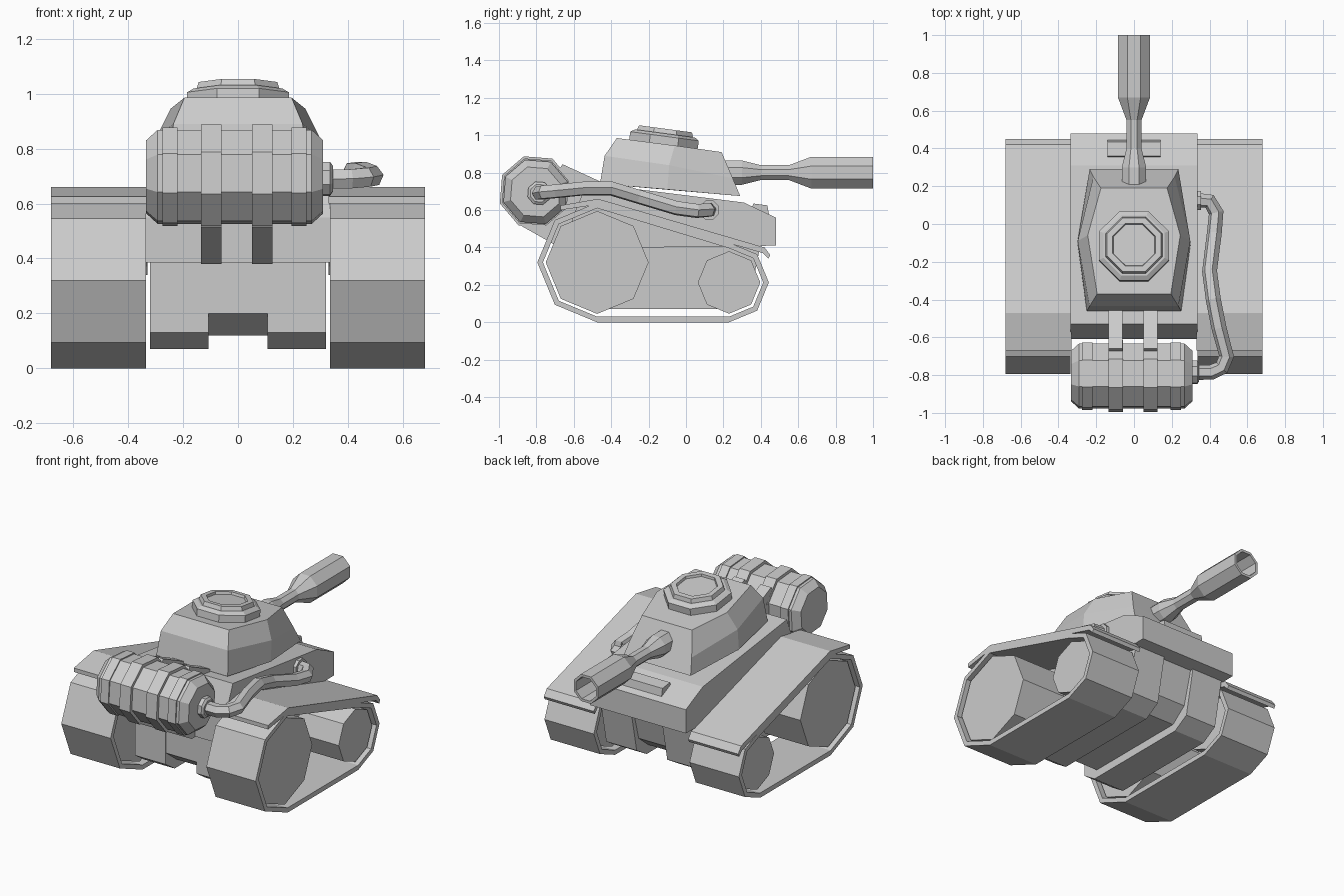
import bpy, bmesh
from math import cos, sin, radians
from mathutils import Matrix, Vector

if "Cube" in bpy.data.objects:
    bpy.data.objects.remove(bpy.data.objects["Cube"], do_unlink=True)

GREY = (0.6, 0.6, 0.6, 1)
mat = bpy.data.materials.new("plain_grey")
mat.use_nodes = True
mat.diffuse_color = GREY
mat.node_tree.nodes["Principled BSDF"].inputs["Base Color"].default_value = GREY


def loft(name, rings, closed=False, mirror=False):
    """Skin a list of equal-length point rings; cap the ends or join them."""
    bm = bmesh.new()
    loops = [[bm.verts.new(p) for p in ring] for ring in rings]
    pairs = list(zip(loops, loops[1:]))
    if closed:
        pairs.append((loops[-1], loops[0]))
    else:
        bm.faces.new(loops[0])
        bm.faces.new(loops[-1])
    n = len(loops[0])
    for a, b in pairs:
        for i in range(n):
            j = (i + 1) % n
            bm.faces.new((a[i], a[j], b[j], b[i]))
    bmesh.ops.recalc_face_normals(bm, faces=bm.faces)
    mesh = bpy.data.meshes.new(name)
    bm.to_mesh(mesh)
    bm.free()
    mesh.materials.append(mat)
    obj = bpy.data.objects.new(name, mesh)
    bpy.context.collection.objects.link(obj)
    if mirror:
        obj.modifiers.new("mirror", "MIRROR")
    return obj


def flat(pts, x):
    return [(x, y, z) for y, z in pts]


def prism(name, pts, x0, x1, mirror=False):
    """Extrude a side profile of (y, z) points across x."""
    return loft(name, [flat(pts, x0), flat(pts, x1)], mirror=mirror)


def turned(name, profile, matrix, phase=22.5):
    """Eight-sided turned part from (height, radius) pairs along local z."""
    rings = [[matrix @ Vector((r * cos(radians(phase + 45 * k)),
                               r * sin(radians(phase + 45 * k)), h))
              for k in range(8)] for h, r in profile]
    return loft(name, rings)


def arc(y, z, r, start, count):
    return [(y + r * cos(radians(start + 45 * k)),
             z + r * sin(radians(start + 45 * k))) for k in range(count)]


# Running gear
REAR, FRONT = (-0.475, 0.32), (0.23, 0.213)


def belt(rear_r, front_r):
    return arc(*REAR, rear_r, 90, 5) + arc(*FRONT, front_r, 270, 5)


outer, inner = belt(0.32, 0.213), belt(0.29, 0.183)
loft("track", [flat(outer, 0.335), flat(outer, 0.68), flat(inner, 0.68),
               flat(inner, 0.335)], closed=True, mirror=True)
prism("rear_wheel", arc(*REAR, 0.275, 0, 8), 0.355, 0.66, mirror=True)
prism("front_wheel", arc(*FRONT, 0.167, 0, 8), 0.355, 0.66, mirror=True)
prism("fender", [(-0.67, 0.625), (-0.47, 0.66), (0.42, 0.4), (0.45, 0.36),
                 (0.44, 0.34), (0.41, 0.37), (-0.47, 0.63), (-0.67, 0.6)],
      0.33, 0.68, mirror=True)

# Hull
prism("upper_hull", [(0.48, 0.41), (0.48, 0.56), (0.31, 0.64), (-0.53, 0.745),
                     (-0.61, 0.55), (-0.61, 0.385), (-0.2, 0.4)], -0.335, 0.335)
prism("lower_hull_side", [(-0.57, 0.42), (-0.57, 0.13), (-0.48, 0.07),
                          (0.24, 0.07), (0.34, 0.13), (0.4, 0.42)],
      0.107, 0.32, mirror=True)
prism("lower_hull_centre", [(-0.565, 0.42), (-0.565, 0.2), (-0.46, 0.12),
                            (0.22, 0.12), (0.32, 0.2), (0.38, 0.42)], -0.11, 0.11)
prism("front_latch", [(0.35, 0.6), (0.36, 0.635), (0.435, 0.625), (0.445, 0.57)],
      -0.14, 0.14)


# Turret: six-sided rings given as (half width, y, z) from front to rear
def hexagon(front, middle, rear):
    half = [front, middle, rear]
    return ([(x, y, z) for x, y, z in half] +
            [(-x, y, z) for x, y, z in reversed(half)])


loft("turret", [
    hexagon((0.235, 0.29, 0.675), (0.3, -0.1, 0.71), (0.25, -0.46, 0.74)),
    hexagon((0.215, 0.25, 0.77), (0.298, -0.09, 0.84), (0.235, -0.435, 0.89)),
    hexagon((0.175, 0.19, 0.91), (0.245, -0.06, 0.945), (0.195, -0.37, 0.985))])

# Hatch lies on the sloping turret roof
hatch = Matrix.Translation((0, -0.12, 0.955)) @ Matrix.Rotation(radians(-7.6), 4, "X")
turned("hatch", [(-0.02, 0.2), (0.04, 0.2), (0.055, 0.175), (0.055, 0.163),
                 (0.08, 0.155), (0.08, 0.122), (0.065, 0.118)], hatch)

# Gun with hollow muzzle
gun = Matrix.Translation((0, 0, 0.8)) @ Matrix.Rotation(radians(-90), 4, "X")
turned("gun", [(0.1, 0.07), (0.3, 0.07), (0.4, 0.043), (0.55, 0.043), (0.67, 0.092),
               (1, 0.092), (1, 0.075), (0.72, 0.075), (0.62, 0.03)], gun)

# Rear drum with bands and brackets
drum = Matrix.Translation((0, -0.805, 0.697)) @ Matrix.Rotation(radians(90), 4, "Y")
PHASE = 18
drum_x = Matrix.Translation((-0.012, 0, 0)) @ drum
turned("drum", [(-0.322, 0.14), (-0.28, 0.18), (0.28, 0.18), (0.322, 0.14)],
       drum_x, PHASE)
for x, width, r in ((-0.247, 0.055, 0.188), (-0.097, 0.075, 0.2),
                    (0.088, 0.075, 0.2), (0.222, 0.055, 0.188)):
    turned("drum_band", [(x - width / 2, r), (x + width / 2, r)], drum, PHASE)
for x in (-0.097, 0.088):
    prism("drum_bracket", [(-0.66, 0.845), (-0.42, 0.735), (-0.55, 0.38),
                           (-0.64, 0.38), (-0.88, 0.515)], x - 0.037, x + 0.037)

# Hose from drum to hull side
turned("hose_drum_collar", [(0.29, 0.065), (0.335, 0.065), (0.345, 0.05)],
       Matrix.Translation((0, 0.02, -0.007)) @ drum, PHASE)
turned("hose_hull_collar", [(0.32, 0.055), (0.355, 0.055)],
       Matrix.Translation((0, 0.125, 0.6)) @ Matrix.Rotation(radians(90), 4, "Y"))
path = [(0.32, -0.785, 0.69), (0.41, -0.785, 0.69), (0.465, -0.76, 0.695),
        (0.49, -0.7, 0.7), (0.45, -0.55, 0.715), (0.42, -0.4, 0.715),
        (0.4, -0.25, 0.67), (0.425, -0.05, 0.61), (0.435, 0.06, 0.595),
        (0.4, 0.12, 0.6), (0.33, 0.125, 0.6)]
curve = bpy.data.curves.new("hose", "CURVE")
curve.dimensions = "3D"
curve.bevel_depth = 0.04
curve.bevel_resolution = 1
curve.use_fill_caps = True
spline = curve.splines.new("POLY")
spline.points.add(len(path) - 1)
for point, co in zip(spline.points, path):
    point.co = (*co, 1)
spline.use_smooth = False
curve.materials.append(mat)
bpy.context.collection.objects.link(bpy.data.objects.new("hose", curve))
